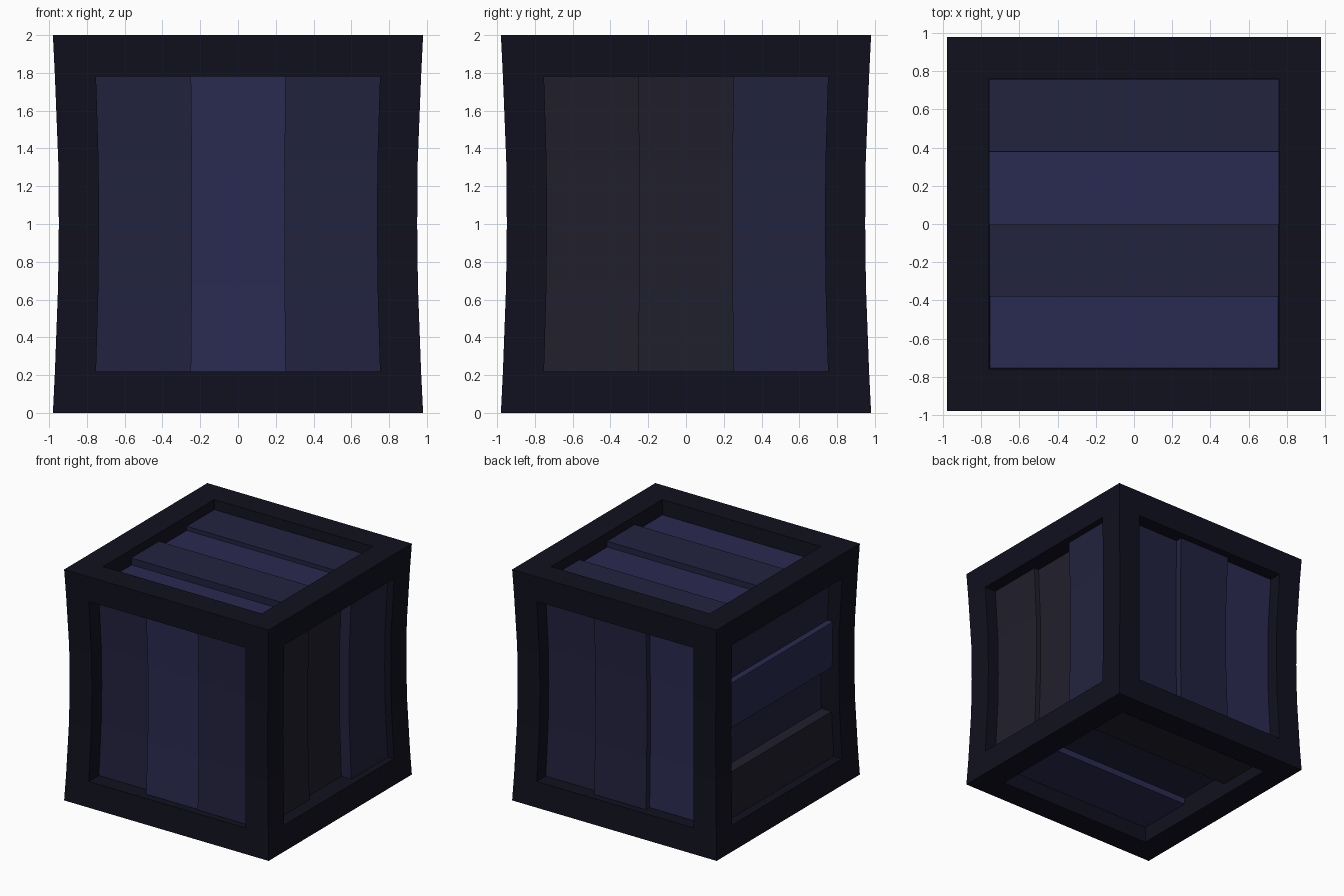
import bpy, bmesh
from mathutils import Vector

if "Cube" in bpy.data.objects:
    bpy.data.objects.remove(bpy.data.objects["Cube"])

HALF, RIM, OPEN, BACK = 0.98, 0.22, 0.76, 0.75
# waist profile: height -> horizontal scale
WAIST = [(0.0, 1.0), (0.22, 0.989), (0.67, 0.972), (1.0, 0.968),
         (1.33, 0.971), (1.78, 0.989), (2.0, 1.0)]


def material(name, rgb):
    m = bpy.data.materials.new(name)
    m.diffuse_color = tuple((c / 255) ** 2.2 for c in rgb) + (1,)
    m.use_nodes = True
    m.node_tree.nodes["Principled BSDF"].inputs["Base Color"].default_value = m.diffuse_color
    return m


FRAME = material("frame_dark", (24, 24, 36))
BLUE = material("plank_blue", (46, 46, 82))
NAVY = material("plank_navy", (39, 39, 65))
GREY = material("plank_grey", (37, 36, 48))


def waist(z):
    for (z0, s0), (z1, s1) in zip(WAIST, WAIST[1:]):
        if z <= z1:
            return s0 + (s1 - s0) * max(0, z - z0) / (z1 - z0)
    return 1.0


def finish(bm, name, mat):
    # cut loops at the profile heights, then pinch the sides
    for z, _ in WAIST[1:-1]:
        bmesh.ops.bisect_plane(bm, geom=bm.verts[:] + bm.edges[:] + bm.faces[:],
                               dist=1e-4, plane_co=(0, 0, z), plane_no=(0, 0, 1))
    for v in bm.verts:
        s = waist(v.co.z)
        v.co.x *= s
        v.co.y *= s
    me = bpy.data.meshes.new(name)
    bm.to_mesh(me)
    bm.free()
    me.materials.append(mat)
    bpy.context.collection.objects.link(bpy.data.objects.new(name, me))


def box(name, a, b, mat):
    lo = Vector(map(min, a, b))
    hi = Vector(map(max, a, b))
    bm = bmesh.new()
    bmesh.ops.create_cube(bm, size=1)
    for v in bm.verts:
        v.co = Vector(lo[i] if v.co[i] < 0 else hi[i] for i in range(3))
    finish(bm, name, mat)


# Frame: cube with a recessed opening in each face
bm = bmesh.new()
bmesh.ops.create_cube(bm, size=2)
for v in bm.verts:
    v.co = Vector((v.co.x * HALF, v.co.y * HALF, v.co.z + 1))
panels = bm.faces[:]
bmesh.ops.inset_individual(bm, faces=panels, thickness=RIM, use_even_offset=True)
bmesh.ops.inset_individual(bm, faces=panels, thickness=0.0, depth=-0.2)
bmesh.ops.delete(bm, geom=panels, context='FACES')
finish(bm, "crate_frame", FRAME)


# Planks: (outward distance, material) in rising order along the split axis
def planks(side, axis, sign, split, items):
    run = 3 - axis - split
    step = 2 * OPEN / len(items)
    for i, (out, mat) in enumerate(items):
        a, b = [0, 0, 0], [0, 0, 0]
        a[axis], b[axis] = sign * BACK, sign * out
        a[split], b[split] = -OPEN + i * step, -OPEN + (i + 1) * step
        a[run], b[run] = -OPEN, OPEN
        for p in (a, b):
            # upright openings are slightly taller than wide
            p[2] = 1 + p[2] * (0.78 / OPEN if axis != 2 else 1)
        box(f"{side}_plank_{i + 1}", a, b, mat)


planks("front", 1, -1, 0, [(0.84, NAVY), (0.91, BLUE), (0.92, NAVY)])
planks("right", 0, 1, 1, [(0.87, GREY), (0.825, GREY), (0.92, NAVY)])
planks("back", 1, 1, 0, [(0.865, BLUE), (0.915, NAVY), (0.855, NAVY)])
planks("left", 0, -1, 2, [(0.90, GREY), (0.80, NAVY), (0.915, BLUE), (0.86, NAVY)])
planks("top", 2, 1, 1, [(0.87, BLUE), (0.93, NAVY), (0.88, BLUE), (0.915, NAVY)])
planks("bottom", 2, -1, 1, [(0.865, BLUE), (0.81, NAVY), (0.895, GREY)])
